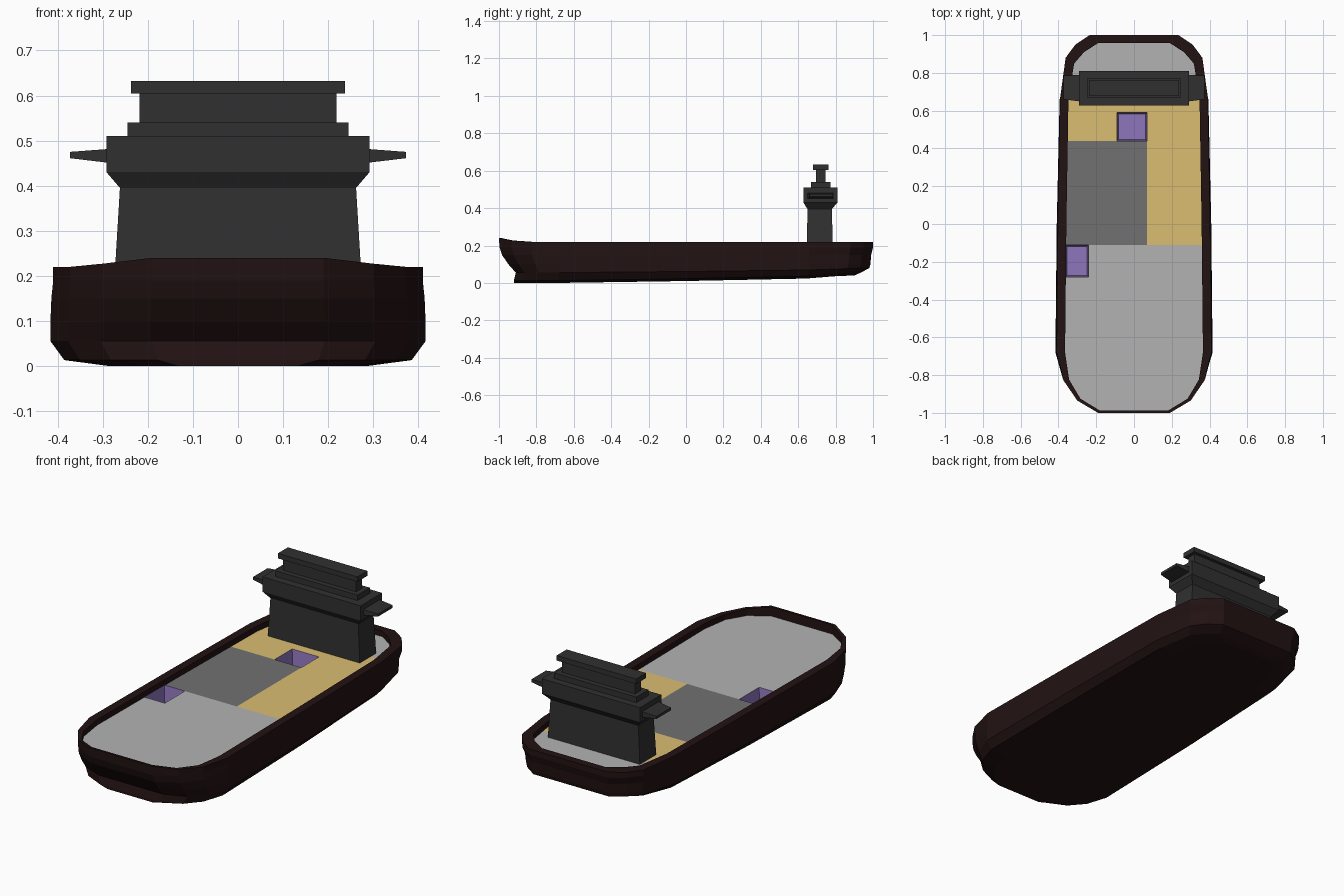
import bpy, bmesh
from mathutils import Vector

if "Cube" in bpy.data.objects:
    bpy.data.objects.remove(bpy.data.objects["Cube"])


def material(name, rgb):
    m = bpy.data.materials.new(name)
    m.diffuse_color = (*rgb, 1)
    m.use_nodes = True
    m.node_tree.nodes["Principled BSDF"].inputs["Base Color"].default_value = m.diffuse_color
    return m


HULL = material("dark_hull", (0.016, 0.006, 0.006))
TOWER = material("charcoal", (0.03, 0.03, 0.03))
PALE = material("pale_deck", (0.45, 0.45, 0.45))
SAND = material("sand_deck", (0.71, 0.51, 0.17))
GREY = material("grey_deck", (0.165, 0.165, 0.165))
PURPLE = material("purple_well", (0.27, 0.18, 0.5))


def clamp(v):
    return max(0.0, min(1.0, v))


def finish(name, bm, *mats):
    me = bpy.data.meshes.new(name)
    bm.to_mesh(me)
    bm.free()
    ob = bpy.data.objects.new(name, me)
    for m in mats:
        me.materials.append(m)
    bpy.context.collection.objects.link(ob)
    return ob


def loft(name, rings, mat, cap_start=True, cap_end=True):
    bm = bmesh.new()
    vs = [[bm.verts.new(p) for p in r] for r in rings]
    n = len(rings[0])
    for a, b in zip(vs, vs[1:]):
        for i in range(n):
            j = (i + 1) % n
            bm.faces.new((a[i], a[j], b[j], b[i]))
    if cap_start:
        bm.faces.new(vs[0][::-1])
    if cap_end:
        bm.faces.new(vs[-1])
    return finish(name, bm, mat)


def rect(x0, x1, y0, y1, z):
    return [(x0, y0, z), (x1, y0, z), (x1, y1, z), (x0, y1, z)]


# Half outline of the rim, bow to stern
SIDE = [(.19, -1), (.3, -.935), (.372, -.83), (.41, -.68), (.403, 0),
        (.392, .66), (.362, .88), (.31, .95), (.235, 1)]


def both_sides(half):
    return half + [(-x, y, z) for x, y, z in reversed(half)]


def hull_ring(z, xs, bow, stern, rise, tuck):
    half = []
    for x, y in SIDE:
        wb, ws = clamp((-y - .68) / .32), clamp((y - .6) / .35)
        lift = .02 * clamp((y + .68) / 1.34) + .02 * ws
        half.append((x * xs * (1 - tuck * ws), y + bow * wb - stern * ws, z + rise * lift))
    return both_sides(half)


def top_ring(inset, z=None):
    half = []
    for x, y in SIDE:
        wb = clamp((-y - .68) / .32)
        height = .22 + .02 * clamp((-y - .9) / .1) if z is None else z
        shift = .012 * wb - .042 * clamp((y - .66) / .3)
        half.append((x - inset * (.045 - .035 * wb), y + inset * shift, height))
    return both_sides(half)


# Hull with rim and inner bulwark
DECK_Z = .19
rings = [hull_ring(0, .7, .08, .10, 1, .06),
         hull_ring(.013, .94, .08, .07, 1, .08),
         hull_ring(.055, 1.015, .09, .02, .6, .06),
         hull_ring(.10, 1.015, .05, .014, 0, .06),
         hull_ring(.15, 1.01, .016, .01, 0, .05),
         hull_ring(.19, 1, .003, 0, 0, 0),
         top_ring(0), top_ring(1), top_ring(1, DECK_Z)]
loft("hull", rings, HULL, cap_end=False)

# Deck: one sheet cut into coloured zones, with two openings
bm = bmesh.new()
bm.faces.new([bm.verts.new(p) for p in top_ring(1, DECK_Z)])
cuts = [((x, 0, 0), (1, 0, 0)) for x in (-.24, -.09, .07)]
cuts += [((0, y, 0), (0, 1, 0)) for y in (-.28, -.11, .44, .59, .74)]
for co, no in cuts:
    bmesh.ops.bisect_plane(bm, geom=bm.verts[:] + bm.edges[:] + bm.faces[:],
                           plane_co=Vector(co), plane_no=Vector(no))
openings = []
for f in bm.faces:
    x, y, _ = f.calc_center_median()
    if -.11 < y < .74:
        f.material_index = 2 if (x < .07 and y < .44) else 1
    if (-.09 < x < .07 and .44 < y < .59) or (x < -.24 and -.28 < y < -.11):
        openings.append(f)
bmesh.ops.delete(bm, geom=openings, context='FACES')
finish("deck", bm, PALE, SAND, GREY)

# Sunken wells
for name, (x0, x1, y0, y1) in {"aft_well": (-.09, .07, .44, .59),
                               "side_well": (-.362, -.24, -.28, -.11)}.items():
    d = .008
    loft(name, [rect(x0, x1, y0, y1, DECK_Z),
                rect(x0 + d, x1 - d, y0 + d, y1 - d, DECK_Z - .09)], PURPLE, cap_start=False)


def block(name, *levels):
    return loft(name, [rect(-w, w, y0, y1, z) for w, y0, y1, z in levels], TOWER)


# Bridge tower
block("bridge_tower", (.275, .645, .785, DECK_Z - .01), (.262, .65, .78, .395),
      (.292, .627, .81, .43), (.292, .627, .81, .51))
block("bridge_roof_step", (.245, .668, .772, .505), (.245, .668, .772, .54))
block("upper_cabin", (.218, .695, .745, .535), (.218, .695, .745, .61))
block("top_cap", (.237, .678, .763, .605), (.237, .678, .763, .632))

# Bridge wings
wing = loft("bridge_wings",
            [[(x, y0, z0), (x, y1, z0), (x, y1, z1), (x, y0, z1)]
             for x, y0, y1, z0, z1 in ((.28, .648, .79, .45, .482), (.373, .66, .785, .461, .475))],
            TOWER)
wing.modifiers.new("mirror", 'MIRROR')
